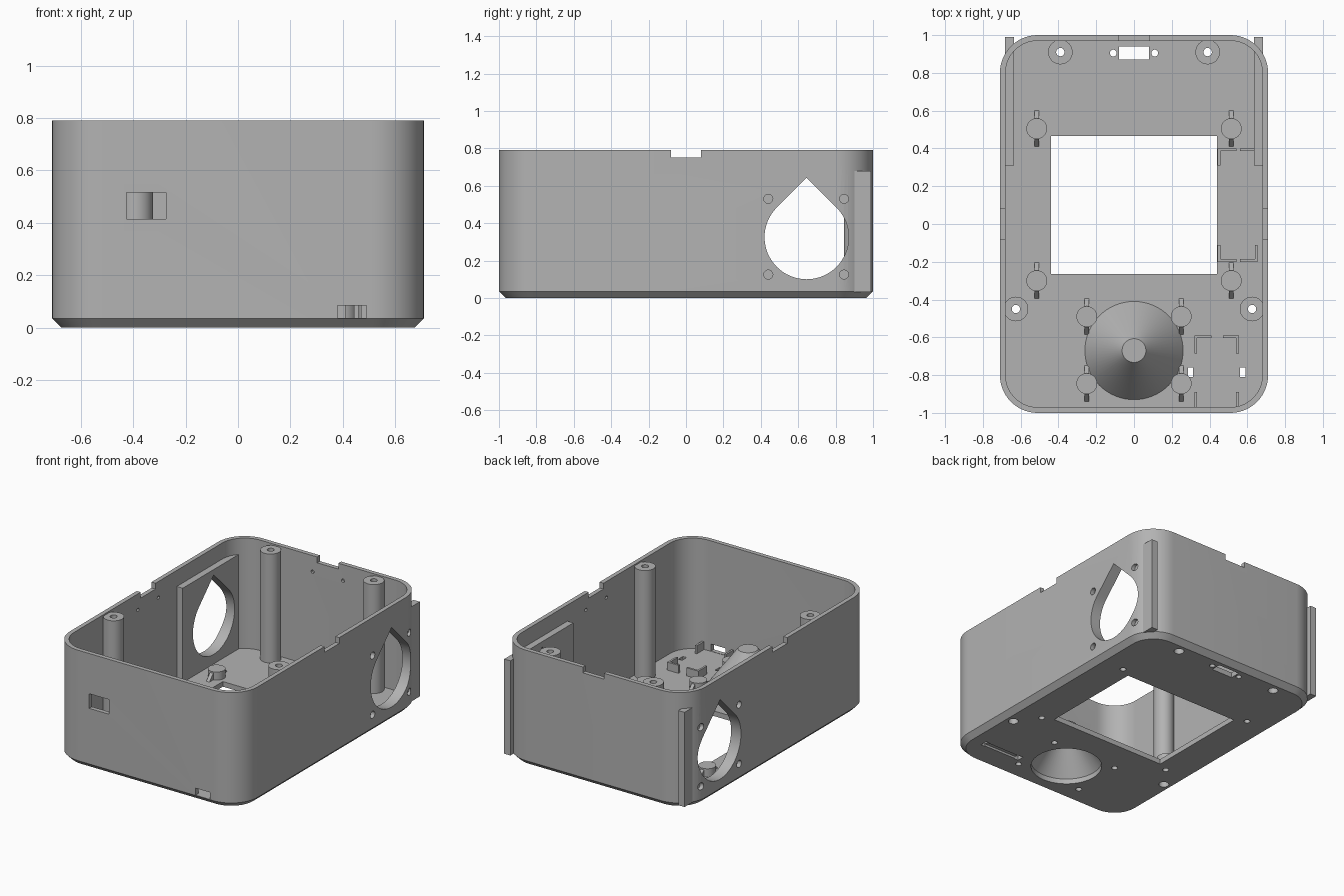
import bpy, bmesh
from math import pi, sin, cos, radians
from mathutils import Vector

if "Cube" in bpy.data.objects:
    bpy.data.objects.remove(bpy.data.objects["Cube"])

grey = bpy.data.materials.new("grey plastic")
grey.use_nodes = True
grey.diffuse_color = (0.45, 0.45, 0.45, 1)
grey.node_tree.nodes["Principled BSDF"].inputs["Base Color"].default_value = grey.diffuse_color

# Overall sizes
W, D, H = 0.71, 1.0, 0.79
WALL, FLOOR, RADIUS = 0.03, 0.035, 0.2
OUT = 1.2


def loft(name, rings, wrap=False):
    """Skin equal-length rings; cap both ends, or wrap the last to the first."""
    bm = bmesh.new()
    loops = [[bm.verts.new(p) for p in ring] for ring in rings]
    n = len(loops[0])
    pairs = list(zip(loops, loops[1:]))
    if wrap:
        pairs.append((loops[-1], loops[0]))
    else:
        bm.faces.new(loops[0])
        bm.faces.new(loops[-1])
    for a, b in pairs:
        for i in range(n):
            j = (i + 1) % n
            bm.faces.new((a[i], a[j], b[j], b[i]))
    bmesh.ops.recalc_face_normals(bm, faces=bm.faces)
    mesh = bpy.data.meshes.new(name)
    bm.to_mesh(mesh)
    bm.free()
    mesh.materials.append(grey)
    ob = bpy.data.objects.new(name, mesh)
    bpy.context.collection.objects.link(ob)
    return ob


def prism(name, points, lo, hi, axis="z"):
    place = {"x": lambda a, b, t: (t, a, b),
             "y": lambda a, b, t: (a, t, b),
             "z": lambda a, b, t: (a, b, t)}[axis]
    return loft(name, [[place(a, b, t) for a, b in points] for t in (lo, hi)])


def box(name, x0, x1, y0, y1, z0, z1):
    return prism(name, [(x0, y0), (x1, y0), (x1, y1), (x0, y1)], z0, z1)


def circle(a, b, r, n=32, start=0.0, sweep=2 * pi):
    return [(a + r * cos(start + sweep * i / n), b + r * sin(start + sweep * i / n))
            for i in range(n)]


def lathe(name, x, y, section, wrap=False, n=48):
    return loft(name, [[(a, b, z) for a, b in circle(x, y, r, n)] for r, z in section], wrap)


def rounded(inset, z, n=14):
    """Rounded rectangle outline of the case, moved inwards by inset."""
    points = []
    for k, (sx, sy) in enumerate([(1, 1), (-1, 1), (-1, -1), (1, -1)]):
        for i in range(n + 1):
            t = pi / 2 * (k + i / n)
            points.append((sx * (W - RADIUS) + (RADIUS - inset) * cos(t),
                           sy * (D - RADIUS) + (RADIUS - inset) * sin(t), z))
    return points


def cut(ob, cutters):
    """Subtract the cutters and keep the plain result."""
    for c in cutters:
        c.hide_render = True
        mod = ob.modifiers.new("cut", "BOOLEAN")
        mod.operation, mod.solver, mod.object = "DIFFERENCE", "EXACT", c
    graph = bpy.context.evaluated_depsgraph_get()
    mesh = bpy.data.meshes.new_from_object(ob.evaluated_get(graph))
    ob.modifiers.clear()
    ob.data = mesh


parts, cutters = [], []
posts = [(s * x, y) for s in (-1, 1) for x, y in ((0.39, 0.91), (0.625, -0.45))]
standoffs = [(s * x, y) for s in (-1, 1)
             for x, y in ((0.515, 0.505), (0.515, -0.3), (0.25, -0.49), (0.25, -0.845))]

# Case body with a chamfered bottom edge
shell = loft("case_shell", [rounded(WALL + 0.005, 0), rounded(0, FLOOR), rounded(0, H)])
cutters.append(loft("cavity", [rounded(WALL, FLOOR), rounded(WALL, OUT)]))

# Floor openings: screen, speaker, rear slot, strap groove
cutters += [
    box("screen_hole", -0.44, 0.44, -0.265, 0.465, -OUT, 0.2),
    prism("speaker_hole", circle(0, -0.67, 0.225, 48), -OUT, 0.2),
    box("rear_slot", -0.08, 0.08, 0.87, 0.94, -OUT, 0.2),
    box("strap_groove", 0.3, 0.58, -0.805, -0.765, -OUT, 0.015),
    box("strap_hole", 0.285, 0.312, -0.81, -0.76, -OUT, 0.2),
    box("strap_hole", 0.562, 0.59, -0.81, -0.76, -OUT, 0.2)]
for s in (-1, 1):
    cutters.append(prism("rear_slot_screw", circle(s * 0.11, 0.905, 0.018), -OUT, 0.2))
for x, y in posts:
    cutters.append(prism("post_hole", circle(x, y, 0.032), -OUT, 0.2))
for x, y in standoffs:
    cutters.append(prism("standoff_hole", circle(x, y, 0.02, 20), -OUT, 0.2))

# Wall openings: front window, port, rim notches, side teardrops and screw holes
cutters += [
    box("front_window", -0.425, -0.275, -OUT, -0.9, 0.415, 0.515),
    box("front_port", 0.38, 0.49, -OUT, -0.9, 0.037, 0.085),
    box("side_notches", -OUT, OUT, -0.08, 0.08, 0.75, OUT),
    box("rear_notch", -0.08, 0.08, 0.9, OUT, 0.75, OUT)]
cy, cz, cr = 0.645, 0.325, 0.225
drop = circle(cy, cz, cr, 48, radians(135), radians(270))
drop += [(cy + cr * cos(pi / 4), cz + cr * sin(pi / 4)), (cy, cz + cr * 2 ** 0.5)]
teardrop = prism("teardrop", drop, -OUT, OUT, "x")
cutters.append(teardrop)
for y in (0.44, 0.845):
    for z in (0.125, 0.53):
        cutters.append(prism("side_screw_hole", circle(y, z, 0.024), -OUT, OUT, "x"))
for s in (-1, 1):
    cutters.append(prism("rear_dimple", circle(s * 0.115, 0.68, 0.012, 12), 0.9, 0.985, "y"))
    cutters.append(prism("side_dimple", circle(s * 0.11, 0.68, 0.012, 12), -0.695, 0.695, "x"))
cut(shell, cutters)
parts.append(shell)

# Mounting plates inside both side walls, reaching out past the rear corners
for side, s in (("left", 1), ("right", -1)):
    a, b = sorted((s * 0.635, s * 0.682))
    plate = box(side + "_vent_plate", a, b, 0.31, 0.99, FLOOR - 0.002, 0.68)
    cut(plate, [teardrop])
    parts.append(plate)
for c in cutters:
    bpy.data.objects.remove(c)

# Hollow screw posts with a wider recess at the bottom
for x, y in posts:
    parts.append(lathe("screw_post", x, y, [
        (0.065, 0.02), (0.065, 0.78), (0.022, 0.78), (0.022, 0.06),
        (0.032, 0.06), (0.032, 0.02)], True, 32))

# Short standoffs, each with a pair of sloping ribs
for x, y in standoffs:
    parts.append(prism("standoff", circle(x, y, 0.055), 0.025, 0.09))
    parts.append(prism("standoff_rib", [
        (y - 0.1, 0.03), (y + 0.1, 0.03), (y + 0.05, 0.085), (y - 0.05, 0.085)],
        x - 0.012, x + 0.012, "x"))

# Hollow speaker cone, closed at the top
parts.append(lathe("speaker_cone", 0, -0.67, [
    (0.045, 0.275), (0.225, FLOOR), (0.225, 0.01), (0.26, 0.01),
    (0.26, FLOOR), (0.063, 0.3)], n=64))

# Corner brackets holding the circuit boards
T, TOP = 0.014, 0.09


def bracket(x, y, dx, dy):
    x0, x1 = sorted((x, x + dx))
    y0, y1 = sorted((y, y + dy))
    tx = T if dx > 0 else -T
    ty = T if dy > 0 else -T
    outline = [(x, y), (x + dx, y), (x + dx, y + ty),
               (x + tx, y + ty), (x + tx, y + dy), (x, y + dy)]
    return prism("board_bracket", outline, FLOOR - 0.005, TOP)


for y, dy in ((0.4, -0.09), (-0.2, 0.09)):
    parts += [bracket(0.443, y, 0.1, dy), bracket(0.655, y, -0.095, dy)]
parts += [bracket(0.32, -0.59, 0.09, -0.095), bracket(0.555, -0.59, -0.085, -0.095)]
for x in (0.32, 0.541):
    parts.append(box("board_stop", x, x + T, -0.975, -0.89, FLOOR - 0.005, TOP))

# Smooth curved walls, sharp edges kept
bpy.ops.object.select_all(action="DESELECT")
for ob in parts:
    ob.select_set(True)
bpy.context.view_layer.objects.active = shell
bpy.ops.object.shade_smooth_by_angle(angle=radians(30))
